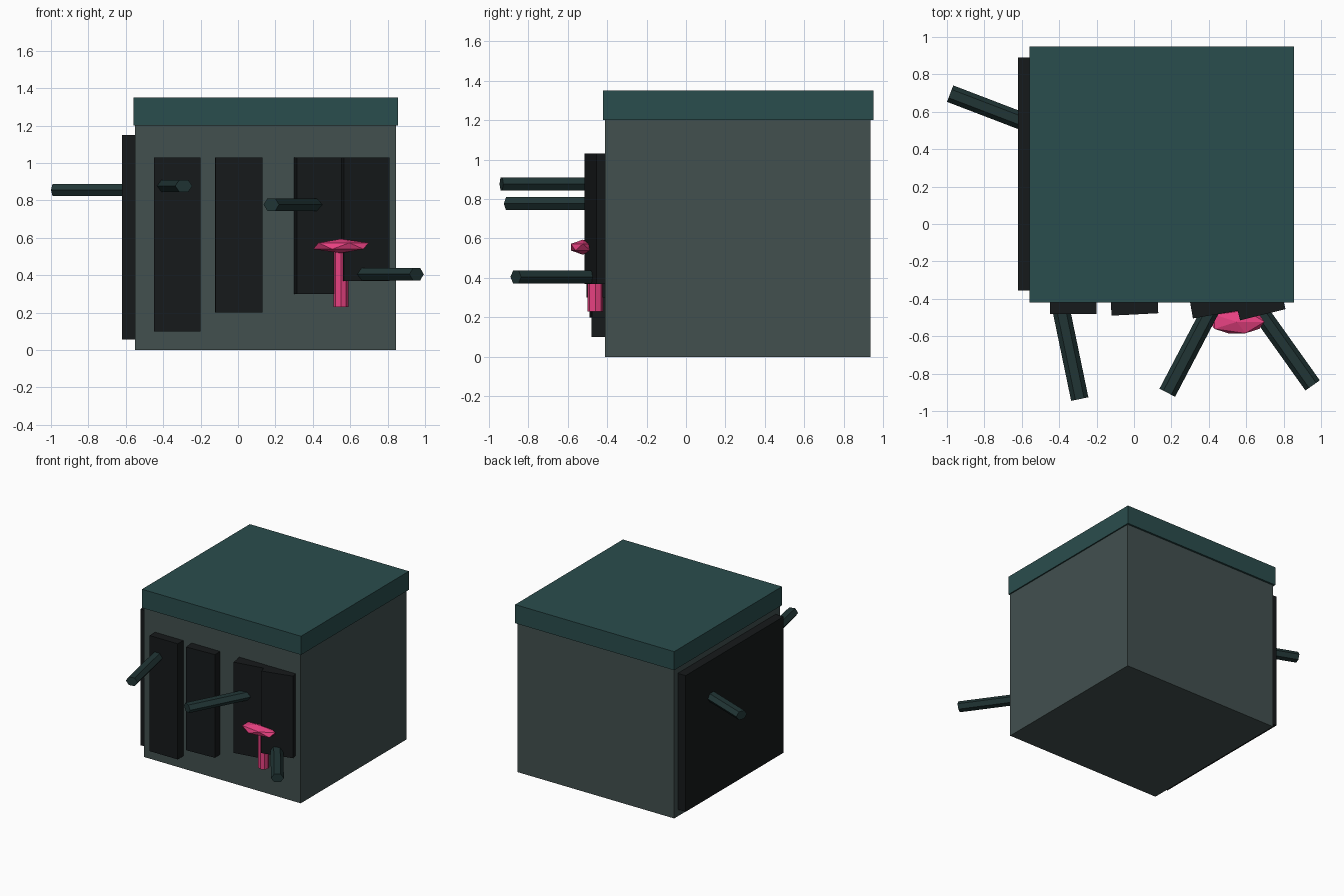
import bpy, bmesh, math
from mathutils import Vector

if "Cube" in bpy.data.objects:
    bpy.data.objects.remove(bpy.data.objects["Cube"])


def material(name, rgb):
    m = bpy.data.materials.new(name)
    m.diffuse_color = (*rgb, 1)
    m.use_nodes = True
    m.node_tree.nodes["Principled BSDF"].inputs["Base Color"].default_value = m.diffuse_color
    return m


WALL = material("wall_grey", (0.054, 0.08, 0.078))
ROOF = material("roof_teal", (0.023, 0.074, 0.074))
BOARD = material("board_dark", (0.008, 0.01, 0.011))
PEG = material("peg_green", (0.015, 0.036, 0.036))
PINK = material("mushroom_pink", (0.8, 0.053, 0.22))


def finish(name, bm, mat):
    bmesh.ops.recalc_face_normals(bm, faces=bm.faces)
    me = bpy.data.meshes.new(name)
    bm.to_mesh(me)
    bm.free()
    me.materials.append(mat)
    ob = bpy.data.objects.new(name, me)
    bpy.context.collection.objects.link(ob)
    return ob


def loft(name, ring_a, ring_b, mat):
    """Closed prism between two matching rings of points."""
    bm = bmesh.new()
    a = [bm.verts.new(p) for p in ring_a]
    b = [bm.verts.new(p) for p in ring_b]
    n = len(a)
    bm.faces.new(a)
    bm.faces.new(b)
    for i in range(n):
        j = (i + 1) % n
        bm.faces.new((a[i], a[j], b[j], b[i]))
    return finish(name, bm, mat)


def box(name, x0, x1, y0, y1, z0, z1, mat):
    plan = [(x0, y0), (x1, y0), (x1, y1), (x0, y1)]
    return loft(name, [(*p, z0) for p in plan], [(*p, z1) for p in plan], mat)


def board(name, left, right, z0, z1, depth=0.1):
    """Upright board given by the ends of its front edge in plan."""
    l, r = Vector(left), Vector(right)
    d = (r - l).normalized()
    back = Vector((-d.y, d.x)) * depth
    plan = [l, r, r + back, l + back]
    return loft(name, [(p.x, p.y, z0) for p in plan],
                [(p.x, p.y, z1) for p in plan], BOARD)


def peg(name, start, end, z):
    """Level, slightly flattened six-sided peg."""
    s, e = Vector((*start, z)), Vector((*end, z))
    d = (e - s).normalized()
    side = Vector((-d.y, d.x, 0))
    ring = [side * (0.047 * math.cos(i * math.pi / 3))
            + Vector((0, 0, 0.038 * math.sin(i * math.pi / 3))) for i in range(6)]
    return loft(name, [s + p for p in ring], [e + p for p in ring], PEG)


# Main block and roof slab
box("body", -0.55, 0.845, -0.41, 0.935, 0, 1.2, WALL)
box("roof", -0.56, 0.855, -0.42, 0.95, 1.2, 1.35, ROOF)

# Boards on the left side and front
box("left_board", -0.62, -0.54, -0.355, 0.89, 0.055, 1.15, BOARD)
board("front_board_1", (-0.45, -0.48), (-0.20, -0.48), 0.10, 1.03)
board("front_board_2", (-0.12, -0.49), (0.13, -0.477), 0.20, 1.03)
board("front_board_3", (0.315, -0.505), (0.565, -0.462), 0.30, 1.03)
board("front_board_4", (0.567, -0.515), (0.81, -0.455), 0.37, 1.03)

# Pegs
peg("front_peg_1", (-0.395, -0.43), (-0.29, -0.936), 0.877)
peg("front_peg_2", (0.42, -0.44), (0.178, -0.902), 0.777)
peg("front_peg_3", (0.643, -0.425), (0.955, -0.863), 0.405)
peg("left_peg", (-0.56, 0.535), (-0.983, 0.697), 0.855)

# Mushroom stem and flattened cap
plan = [(0.55 + 0.04 * math.cos(i * math.pi / 4),
         -0.46 + 0.04 * math.sin(i * math.pi / 4)) for i in range(8)]
loft("mushroom_stem", [(*p, 0.23) for p in plan], [(*p, 0.55) for p in plan], PINK)
bm = bmesh.new()
bmesh.ops.create_icosphere(bm, subdivisions=1, radius=1)
bmesh.ops.scale(bm, vec=(0.166, 0.072, 0.038), verts=bm.verts)
bmesh.ops.translate(bm, vec=(0.55, -0.523, 0.556), verts=bm.verts)
finish("mushroom_cap", bm, PINK)
